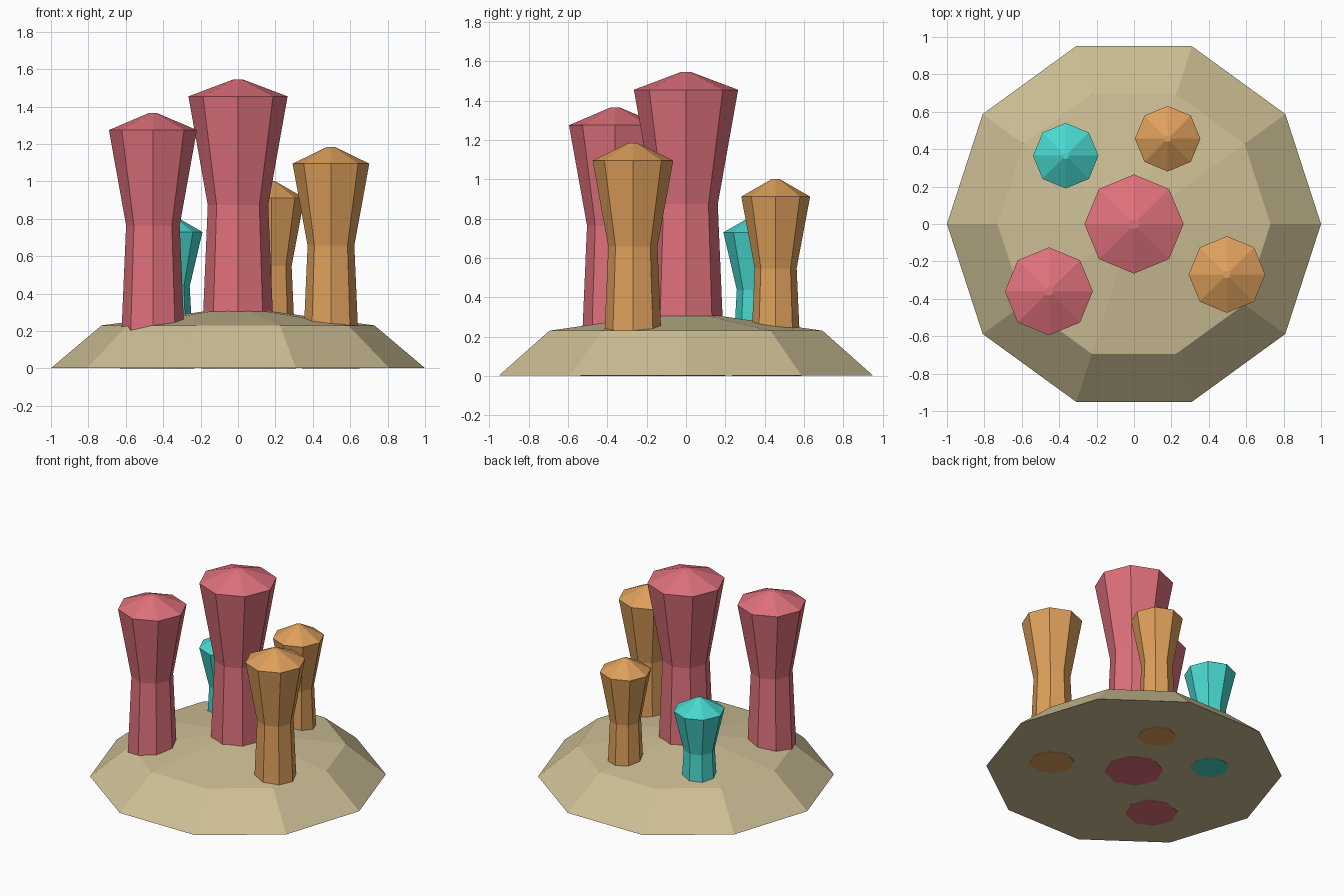
import bpy
import bmesh
from math import cos, sin, tau

default = bpy.data.objects.get("Cube")
if default:
    bpy.data.objects.remove(default, do_unlink=True)


def make_material(name, rgb):
    mat = bpy.data.materials.new(name)
    mat.use_nodes = True
    mat.diffuse_color = (*rgb, 1)
    mat.node_tree.nodes["Principled BSDF"].inputs["Base Color"].default_value = (*rgb, 1)
    return mat


def lathe(name, sides, profile, mat, location):
    """Flat-sided solid from (radius, height) rings; radius 0 makes a point."""
    bm = bmesh.new()
    rings = []
    for r, z in profile:
        if r == 0:
            rings.append([bm.verts.new((0, 0, z))] * sides)
        else:
            angles = [tau * i / sides for i in range(sides)]
            rings.append([bm.verts.new((r * cos(a), r * sin(a), z)) for a in angles])
    for low, high in zip(rings, rings[1:]):
        for i in range(sides):
            j = (i + 1) % sides
            corners = [low[i], low[j], high[j], high[i]]
            bm.faces.new(list(dict.fromkeys(corners)))
    bm.faces.new(rings[0][::-1])
    if profile[-1][0]:
        bm.faces.new(rings[-1])
    mesh = bpy.data.meshes.new(name)
    bm.to_mesh(mesh)
    bm.free()
    mesh.materials.append(mat)
    obj = bpy.data.objects.new(name, mesh)
    obj.location = location
    bpy.context.collection.objects.link(obj)
    return obj


sand = make_material("sand", (0.61, 0.52, 0.30))
pink = make_material("coral_pink", (0.74, 0.165, 0.2))
orange = make_material("coral_orange", (0.73, 0.35, 0.105))
teal = make_material("coral_teal", (0.065, 0.68, 0.62))

# Sandy mound, its underside a hair above the column feet
lathe("sand_mound", 10, [(1, 0.002), (0.73, 0.23), (0, 0.33)], sand, (0, 0, 0))

# Waisted columns with low caps: name, material, x, y, cap radius, cap height
columns = [
    ("centre_column", pink, 0, 0, 0.265, 1.455),
    ("front_right_column", pink, -0.455, -0.36, 0.235, 1.275),
    ("front_left_column", orange, 0.497, -0.27, 0.205, 1.095),
    ("back_left_column", orange, 0.18, 0.456, 0.175, 0.912),
    ("back_right_column", teal, -0.365, 0.365, 0.175, 0.73),
]
for name, mat, x, y, r, h in columns:
    profile = [(0.75 * r, 0), (0.61 * r, 0.6 * h), (r, h), (0.1 * r, h + 0.09)]
    lathe(name, 8, profile, mat, (x, y, 0))
